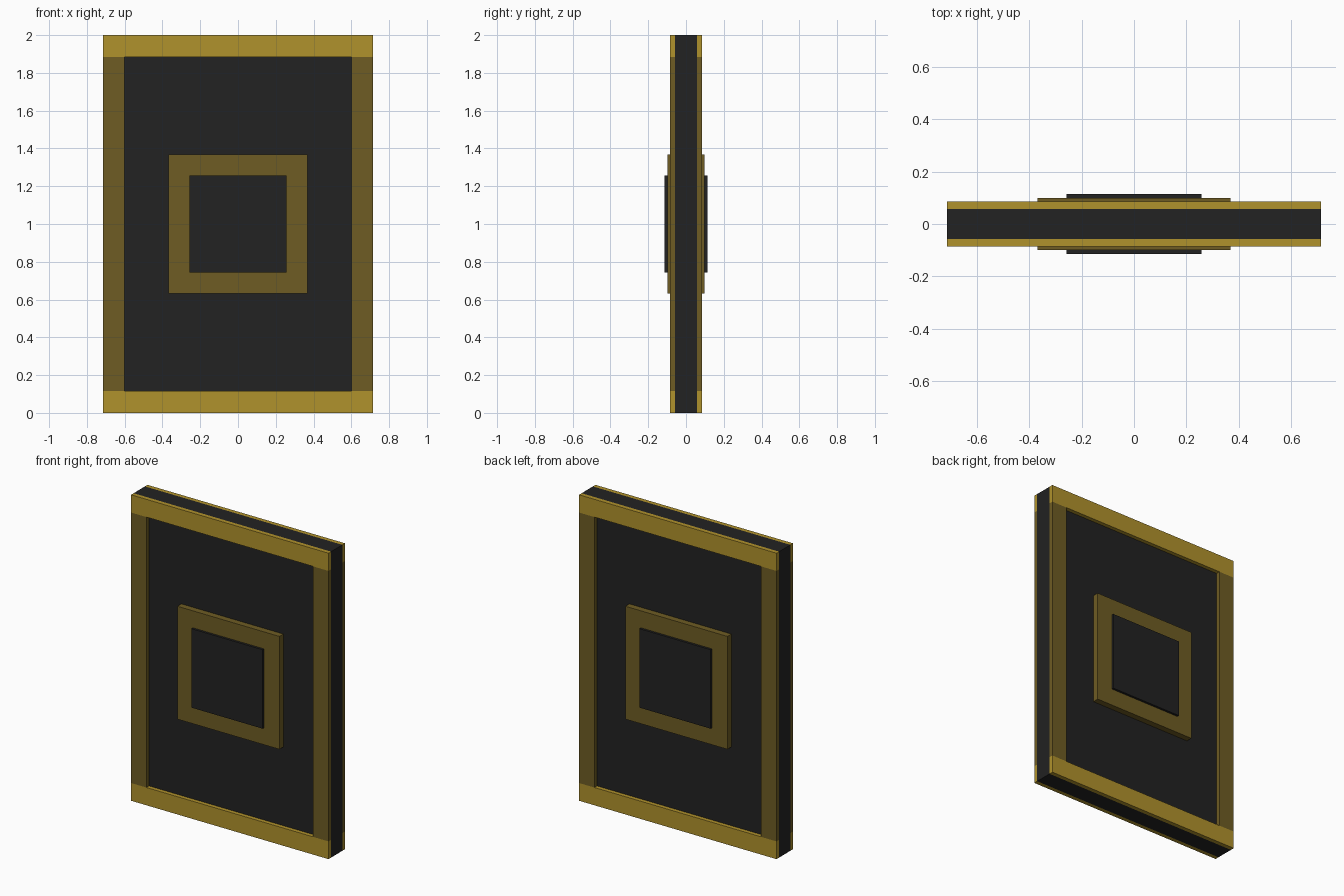
import bpy
import bmesh

cube = bpy.data.objects.get("Cube")
if cube:
    bpy.data.objects.remove(cube, do_unlink=True)


def material(name, rgb):
    m = bpy.data.materials.new(name)
    m.use_nodes = True
    color = (*rgb, 1.0)
    m.diffuse_color = color
    m.node_tree.nodes["Principled BSDF"].inputs["Base Color"].default_value = color
    return m


GOLD = material("bright gold", (0.434, 0.287, 0.025))
BRONZE = material("dark gold", (0.156, 0.107, 0.017))
BLACK = material("charcoal", (0.016, 0.016, 0.016))


def box(name, mat, x, y, z):
    """Axis-aligned box from (min, max) pairs."""
    bm = bmesh.new()
    bmesh.ops.create_cube(bm, size=1)
    for v in bm.verts:
        v.co = [r[0] if c < 0 else r[1] for c, r in zip(v.co, (x, y, z))]
    mesh = bpy.data.meshes.new(name)
    bm.to_mesh(mesh)
    bm.free()
    mesh.materials.append(mat)
    obj = bpy.data.objects.new(name, mesh)
    bpy.context.collection.objects.link(obj)
    return obj


W, H = 0.714, 2.0      # half width, full height
IN = 0.602             # half width of the opening
RAIL = 0.116           # rail height
CORE, FRAME, PLATE, CENTRE = 0.058, 0.085, 0.099, 0.114   # half depths

# Slab running the full size of the panel
box("core_panel", BLACK, (-W, W), (-CORE, CORE), (0, H))

# Raised frame and stepped square boss on both faces
for side, s in (("front", -1), ("back", 1)):
    def depth(a, b):
        return tuple(sorted((s * a, s * b)))

    frame_y = depth(CORE, FRAME)
    box(side + "_bottom_rail", GOLD, (-W, W), frame_y, (0, RAIL))
    box(side + "_top_rail", GOLD, (-W, W), frame_y, (H - RAIL, H))
    box(side + "_left_stile", BRONZE, (IN, W), frame_y, (RAIL, H - RAIL))
    box(side + "_right_stile", BRONZE, (-W, -IN), frame_y, (RAIL, H - RAIL))
    box(side + "_square_plate", BRONZE, (-0.369, 0.369), depth(CORE, PLATE), (0.631, 1.369))
    box(side + "_square_centre", BLACK, (-0.258, 0.258), depth(PLATE, CENTRE), (0.742, 1.258))
